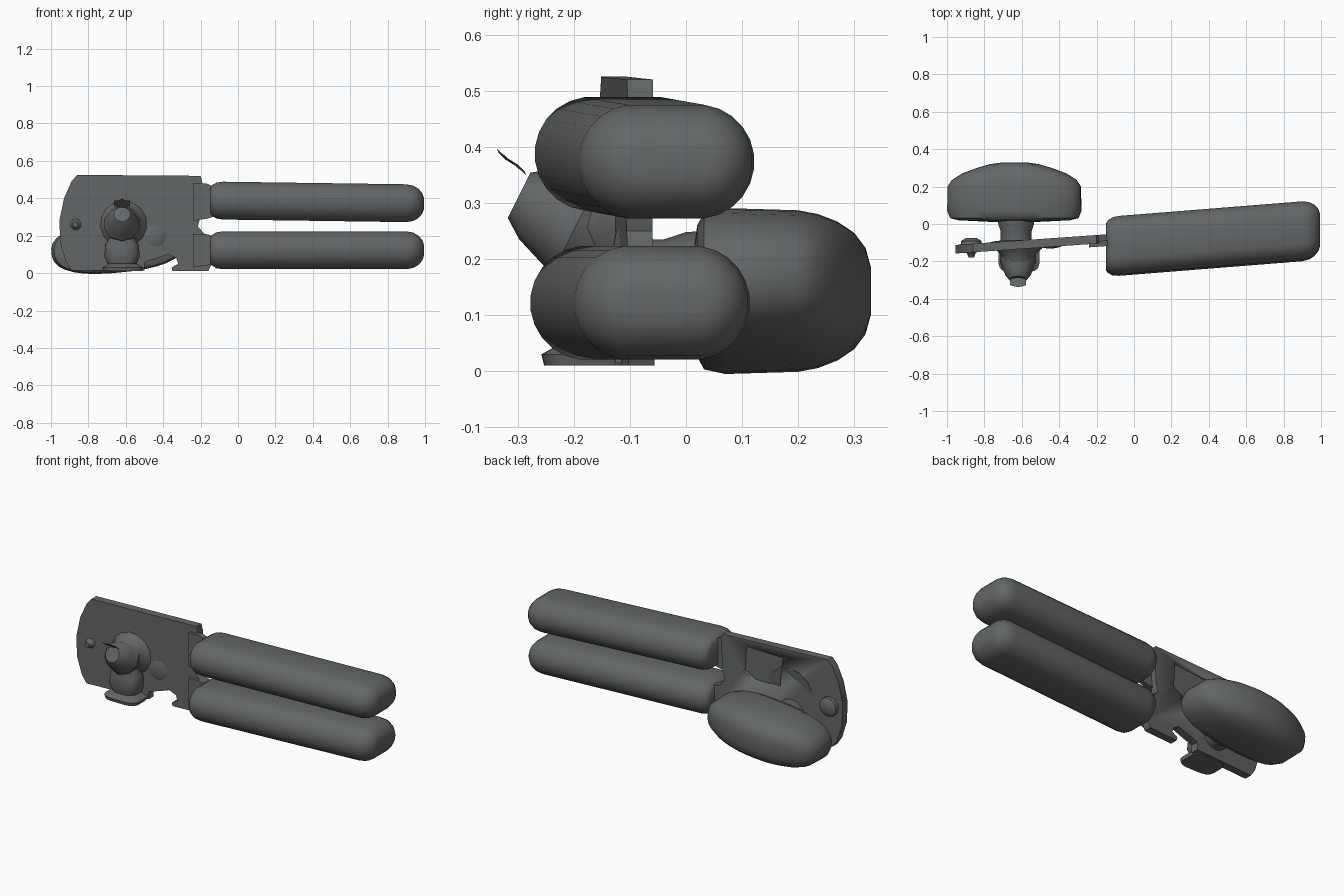
import bpy, bmesh, math
from mathutils import Vector, Matrix

old = bpy.data.objects.get("Cube")
if old:
    bpy.data.objects.remove(old, do_unlink=True)

GREY = (0.125, 0.135, 0.135, 1)
mat = bpy.data.materials.new("dark grey")
mat.use_nodes = True
mat.diffuse_color = GREY
mat.node_tree.nodes["Principled BSDF"].inputs["Base Color"].default_value = GREY


def finish(name, bm, angle=35):
    bmesh.ops.recalc_face_normals(bm, faces=bm.faces)
    mesh = bpy.data.meshes.new(name)
    bm.to_mesh(mesh)
    bm.free()
    ob = bpy.data.objects.new(name, mesh)
    bpy.context.collection.objects.link(ob)
    mesh.materials.append(mat)
    bpy.ops.object.select_all(action='DESELECT')
    ob.select_set(True)
    bpy.context.view_layer.objects.active = ob
    bpy.ops.object.shade_smooth_by_angle(angle=math.radians(angle))
    return ob


def loft(name, rings, angle=35):
    """Skin a row of rings with equal point counts and cap both ends."""
    bm = bmesh.new()
    loops = [[bm.verts.new(p) for p in ring] for ring in rings]
    n = len(loops[0])
    for a, b in zip(loops, loops[1:]):
        for i in range(n):
            j = (i + 1) % n
            bm.faces.new((a[i], a[j], b[j], b[i]))
    bm.faces.new(loops[0])
    bm.faces.new(loops[-1])
    return finish(name, bm, angle)


def angles(n):
    return [2 * math.pi * (i + 0.5) / n for i in range(n)]


def stadium(x, cy, cz, hy, hz):
    """Flat-topped ring with round sides, across the x axis."""
    return [(x, cy + math.copysign(hy - hz, math.cos(a)) + hz * math.cos(a),
             cz + hz * math.sin(a)) for a in angles(24)]


def squircle(u, v, power):
    return [(math.copysign(u * abs(math.cos(a)) ** (2 / power), math.cos(a)),
             math.copysign(v * abs(math.sin(a)) ** (2 / power), math.sin(a)))
            for a in angles(32)]


def handle(name, z_left, z_right, y_shift):
    # x position and shrink of each ring; ends are rounded over
    stations = [(-0.15, 0.035), (-0.14, 0.02), (-0.115, 0.005), (-0.08, 0), (0.9, 0)]
    stations += [(0.9 + 0.095 * math.sin(t), 0.085 * (1 - math.cos(t)))
                 for t in (0.4, 0.75, 1.1, 1.35, 1.57)]
    rings = []
    for x, cut in stations:
        t = (x + 0.12) / 1.07
        rings.append(stadium(x, -0.12 + 0.085 * t + y_shift,
                             z_left + (z_right - z_left) * t,
                             0.157 - cut, 0.102 - cut))
    return loft(name, rings, 50)


handle("upper_handle", 0.388, 0.373, 0.004)
handle("lower_handle", 0.122, 0.122, -0.004)


def plate_y(x):
    return -0.082 + 0.07 * (x + 0.2)


def plate(name, outline, thick, shift=0):
    bm = bmesh.new()
    face = bm.faces.new([bm.verts.new((x, plate_y(x) + shift - thick / 2, z))
                         for x, z in outline])
    new = bmesh.ops.extrude_face_region(bm, geom=[face])["geom"]
    bmesh.ops.translate(bm, vec=(0, thick, 0),
                        verts=[g for g in new if isinstance(g, bmesh.types.BMVert)])
    return finish(name, bm)


# Main jaw plate with the toe notch along its lower edge
body = plate("jaw_plate", [
    (-0.86, 0.525), (-0.2, 0.52), (-0.19, 0.48), (-0.2, 0.3), (-0.215, 0.25),
    (-0.18, 0.21), (-0.14, 0.2), (-0.14, 0.05), (-0.16, 0.01), (-0.35, 0.01),
    (-0.355, 0.03), (-0.32, 0.05), (-0.33, 0.08), (-0.37, 0.1), (-0.43, 0.08),
    (-0.5, 0.06), (-0.5, 0.015), (-0.89, 0.015), (-0.92, 0.06), (-0.95, 0.16),
    (-0.955, 0.28), (-0.93, 0.4), (-0.89, 0.49)], 0.046)

# Shallow pocket sunk in the back of the plate
cutter = plate("pocket_cutter", [(-0.58, 0.47), (-0.34, 0.48), (-0.33, 0.33),
                                 (-0.4, 0.29), (-0.56, 0.29)], 0.05, 0.03)
cutter.hide_render = True
cutter.hide_set(True)
cut = body.modifiers.new("pocket", 'BOOLEAN')
cut.object = cutter
cut.solver = 'EXACT'

# Thin tangs running into the handles
for name, low, high in (("upper_tang", 0.28, 0.48), ("lower_tang", 0.03, 0.21)):
    plate(name, [(-0.24, low), (-0.17, low + 0.01), (-0.1, low + 0.03),
                 (-0.1, high - 0.03), (-0.17, high), (-0.24, high)], 0.03, -0.025)


# Domed turning knob behind the plate, slightly tilted
tilt = Matrix.Rotation(-0.1, 4, 'Y')
rings = []
for y, hx, hz in ((0.012, 0.14, 0.06), (0.02, 0.3, 0.11), (0.032, 0.345, 0.132),
                  (0.07, 0.36, 0.14), (0.2, 0.358, 0.136), (0.235, 0.335, 0.13),
                  (0.27, 0.28, 0.118), (0.3, 0.2, 0.1), (0.32, 0.13, 0.075),
                  (0.33, 0.06, 0.04)):
    rings.append([tilt @ Vector((u, y, v)) + Vector((-0.64, 0, 0.143))
                  for u, v in squircle(hx, hz, 2.5)])
loft("turning_knob", rings, 50)


def turned(name, origin, axis, profile, sides=14):
    """Round part: profile gives distance along the axis and radius."""
    turn = Vector(axis).to_track_quat('Z', 'Y').to_matrix()
    return loft(name, [[turn @ Vector((r * math.cos(a), r * math.sin(a), d)) + Vector(origin)
                        for a in angles(sides)] for d, r in profile])


turned("drive_shaft", (-0.63, 0.03, 0.15), (0, -1, 0),
       [(0, 0.1), (0.03, 0.098), (0.07, 0.085), (0.13, 0.085)])
turned("front_boss", (-0.62, -0.1, 0.27), (0, -1, 0.1),
       [(0, 0.15), (0.03, 0.13), (0.055, 0.1), (0.09, 0.085), (0.12, 0.07)])
turned("cutting_wheel", (-0.62, -0.15, 0.24), (0, -1, 0.5),
       [(0, 0.085), (0.05, 0.1), (0.09, 0.085), (0.13, 0.07), (0.165, 0.045)], 10)
turned("rivet", (-0.87, -0.12, 0.26), (0, -1, 0),
       [(0, 0.055), (0.025, 0.04), (0.035, 0.025), (0.06, 0.015)], 10)
turned("back_rivet", (-0.87, -0.12, 0.25), (0, 1, 0),
       [(0, 0.06), (0.03, 0.055), (0.045, 0.03)])

# Small toothed cap on the wheel
bm = bmesh.new()
teeth = 12
lower, upper = [], []
for i in range(teeth):
    a = 2 * math.pi * i / teeth
    r = 0.05 if i % 2 else 0.035
    for row, lift in ((lower, 0), (upper, 0.012)):
        row.append(bm.verts.new((-0.62 + r * math.cos(a), -0.305 + 0.02 * math.sin(a) - lift,
                                 0.367 - r * 0.35 * math.sin(a) + lift)))
for i in range(teeth):
    j = (i + 1) % teeth
    bm.faces.new((lower[i], lower[j], upper[j], upper[i]))
bm.faces.new(lower)
bm.faces.new(upper)
finish("toothed_cap", bm, 20)

# Feed gear block and its foot below the wheel
rings = []
for z, hx, y_front in ((0.045, 0.075, -0.22), (0.09, 0.095, -0.235),
                       (0.15, 0.09, -0.23), (0.2, 0.06, -0.22), (0.26, 0.07, -0.23)):
    mid = (y_front - 0.09) / 2
    rings.append([(-0.62 + u, mid + v, z) for u, v in squircle(hx, mid - y_front, 2.6)])
loft("feed_gear_block", rings)
rings = []
for z, grow in ((0.01, 0), (0.03, 0.005), (0.05, -0.03)):
    rings.append([(-0.615 + u, -0.175 + v, z) for u, v in squircle(0.105 + grow, 0.078 + grow, 4)])
loft("foot", rings)

# Forged swelling between the wheel and the lower tang
turned("side_swelling", (-0.45, -0.09, 0.2), (0, -1, 0),
       [(0, 0.1), (0.02, 0.085), (0.035, 0.05), (0.04, 0.02)])
